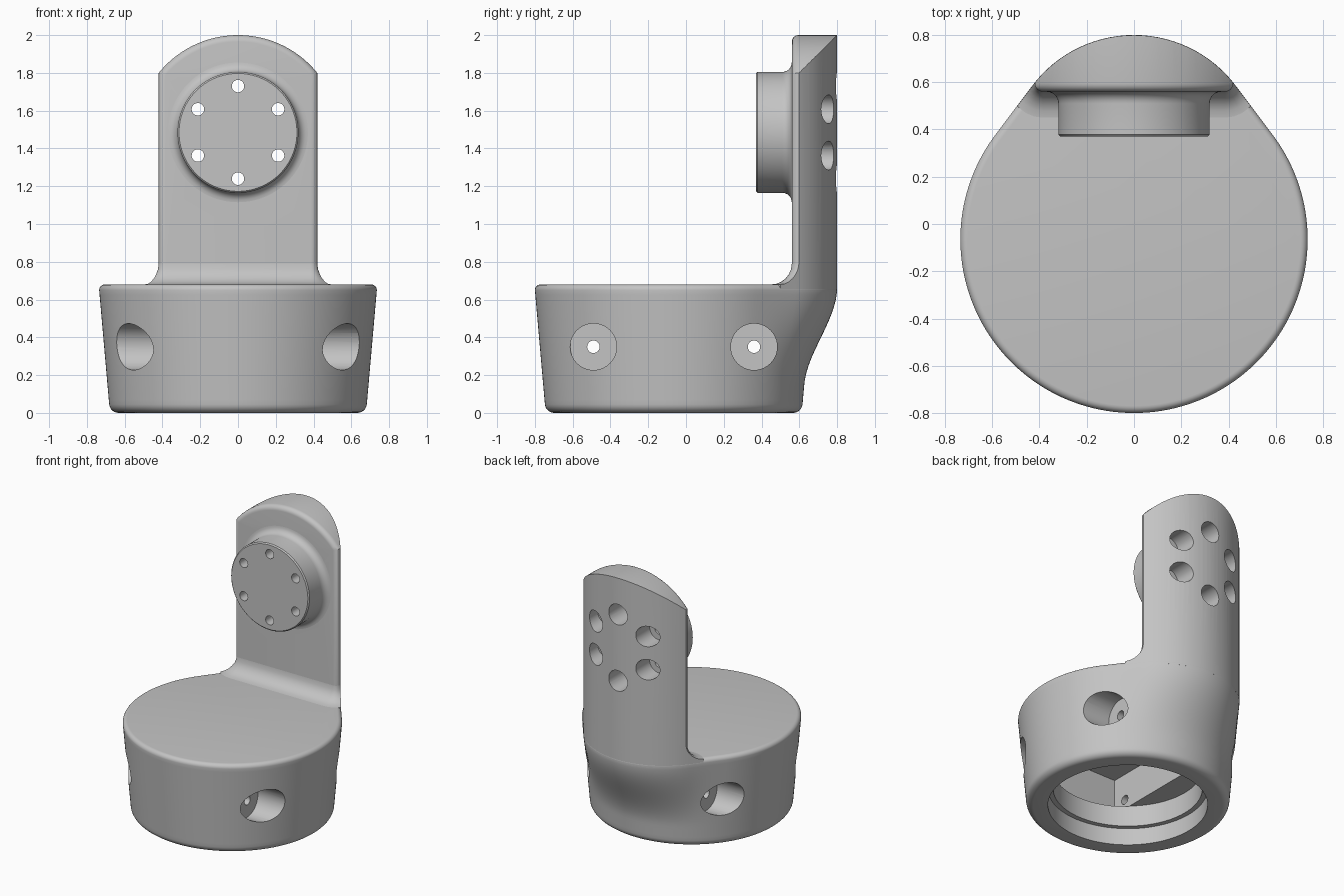
import bpy, bmesh, math
from mathutils import Matrix, Vector

cube = bpy.data.objects.get("Cube")
if cube:
    bpy.data.objects.remove(cube, do_unlink=True)

grey = bpy.data.materials.new("plain grey")
grey.use_nodes = True
grey.diffuse_color = (0.55, 0.55, 0.55, 1)
grey.node_tree.nodes["Principled BSDF"].inputs["Base Color"].default_value = grey.diffuse_color

CY = -0.065                  # y of the base axis
R_TOP, R_ARC, ARC_Y = 0.735, 0.54, 0.26
HALF_W, FRONT, ROUND = 0.42, 0.56, 0.035
BOSS_Z = 1.485
SIDES = 160


def add_object(name, bm):
    bmesh.ops.recalc_face_normals(bm, faces=bm.faces)
    mesh = bpy.data.meshes.new(name)
    bm.to_mesh(mesh)
    bm.free()
    obj = bpy.data.objects.new(name, mesh)
    bpy.context.collection.objects.link(obj)
    mesh.materials.append(grey)
    return obj


def loft(name, rings):
    """Skin equal-length closed rings and cap both ends."""
    bm = bmesh.new()
    rows = [[bm.verts.new(p) for p in ring] for ring in rings]
    n = len(rows[0])
    for a, b in zip(rows, rows[1:]):
        for i in range(n):
            j = (i + 1) % n
            bm.faces.new((a[i], a[j], b[j], b[i]))
    bm.faces.new(rows[0])
    bm.faces.new(rows[-1])
    return add_object(name, bm)


def turn(name, profile, axis, origin, sides=96):
    """Lathe (radius, distance) pairs round the x, y or z axis."""
    def place(r, d, a):
        u, v = r * math.cos(a), r * math.sin(a)
        return Vector({"x": (d, u, v), "y": (u, d, v), "z": (u, v, d)}[axis]) + Vector(origin)
    return loft(name, [[place(r, d, math.tau * i / sides) for i in range(sides)]
                       for r, d in profile])


def rod(r, start, end, axis, origin):
    return turn("cutter", [(r, start), (r, end)], axis, origin, 40)


def boolean(obj, cutter, operation="DIFFERENCE"):
    mod = obj.modifiers.new("cut", "BOOLEAN")
    mod.operation, mod.object, mod.solver = operation, cutter, "EXACT"
    bpy.context.view_layer.objects.active = obj
    bpy.ops.object.modifier_apply(modifier=mod.name)
    bpy.data.objects.remove(cutter, do_unlink=True)


def hull_radius(phi):
    """Outline of the round base joined to the curved back, by angle from +y."""
    phi = abs(phi)
    offset = ARC_Y - CY
    corner_y = offset + math.sqrt(R_ARC ** 2 - HALF_W ** 2)
    corner = math.atan2(HALF_W, corner_y)
    tangent = corner + math.acos(R_TOP / math.hypot(HALF_W, corner_y))
    if phi < corner:
        return offset * math.cos(phi) + math.sqrt(R_ARC ** 2 - (offset * math.sin(phi)) ** 2)
    return R_TOP / math.cos(tangent - phi) if phi < tangent else R_TOP


def base_ring(z, inset=0.0, blend=1.0, radius=R_TOP):
    ring = []
    for i in range(SIDES):
        phi = math.tau * i / SIDES - math.pi
        r = radius + (hull_radius(phi) - R_TOP) * blend - inset
        ring.append((r * math.sin(phi), CY + r * math.cos(phi), z))
    return ring


# Base: tapered cup swelling into the back
def base_level(z, inset=0.0):
    t = min(max((z - 0.15) / 0.49, 0), 1)
    return base_ring(z, inset, t * t * (3 - 2 * t), 0.678 + 0.057 * min(z / 0.65, 1))


quarter = [math.pi / 2 * k / 6 for k in range(7)]
HEIGHT, LOW, HIGH = 0.68, 0.045, 0.03
levels = [(LOW * (1 - math.sin(a)), LOW * (1 - math.cos(a))) for a in reversed(quarter)]
levels += [(LOW + (HEIGHT - HIGH - LOW) * k / 24, 0) for k in range(1, 24)]
levels += [(HEIGHT - HIGH * (1 - math.sin(a)), HIGH * (1 - math.cos(a))) for a in quarter]
base = loft("base", [base_level(z, inset) for z, inset in levels])

# Hollow underside: stepped bore and a rectangular pocket
boolean(base, turn("cutter", [(0.535, -0.1), (0.535, 0.125), (0.5, 0.125), (0.5, 0.28)],
                   "z", (0, CY, 0)))
pocket = bmesh.new()
bmesh.ops.create_cube(pocket, size=1, matrix=Matrix.Translation((0, CY, 0.41))
                      @ Matrix.Diagonal((0.66, 1.06, 0.27, 1)))
boolean(base, add_object("cutter", pocket))

# Side screw holes with wide counterbores
for y in (-0.49, 0.36):
    boolean(base, rod(0.033, -0.6, 0.6, "x", (0, y, 0.35)))
    for side in (-1, 1):
        boolean(base, rod(0.123, 0.42 * side, side, "x", (0, y, 0.35)))


# Upright plate: arched outline, rounded front edge, curved back
def arch_ring(y, inset):
    r, w, centre = R_ARC - inset, HALF_W - inset, 1.46
    reach = math.asin(w / r)
    ring = [(-w, y, 0.64)]
    for k in range(41):
        a = reach * (k / 20 - 1)
        ring.append((r * math.sin(a), y, centre + r * math.cos(a)))
    return ring + [(w, y, 0.64)]


def hull_column():
    return loft("cutter", [[(x * 0.999, y * 0.999, z) for x, y, z in base_ring(z)]
                           for z in (0.6, 2.2)])


plate = loft("back_plate", [arch_ring(FRONT + ROUND * (1 - math.sin(a)), ROUND * (1 - math.cos(a)))
                            for a in reversed(quarter)] + [arch_ring(0.95, 0)])
boolean(plate, hull_column(), "INTERSECT")


# Root fillet: flare where the plate meets the base
def flare_ring(z, grow):
    r, x, y = ROUND + grow, HALF_W - ROUND, FRONT + ROUND
    left = [(-x - r * math.cos(a), y - r * math.sin(a), z) for a in quarter]
    right = [(-px, py, z) for px, py, z in reversed(left)]
    return [(-x - r, 0.95, z)] + left + right + [(x + r, 0.95, z)]


FLARE = 0.11
flare = loft("root_fillet", [flare_ring(0.65, FLARE)]
             + [flare_ring(HEIGHT + FLARE * (1 - math.cos(a)), FLARE * (1 - math.sin(a)))
                for a in quarter])
boolean(flare, hull_column(), "INTERSECT")

# Round mounting boss with a filleted root
FILLET = 0.05
profile = [(0.312, 0.37), (0.32, 0.378)]
profile += [(0.32 + FILLET * (1 - math.cos(a)), FRONT - FILLET * (1 - math.sin(a))) for a in quarter]
boss = turn("mounting_boss", profile + [(0.37, 0.59)], "y", (0, 0, BOSS_Z), 128)

# Ring of six bolt holes, counterbored from the back
for k in range(6):
    a = math.pi / 2 + math.tau * k / 6
    spot = (0.245 * math.cos(a), 0, BOSS_Z + 0.245 * math.sin(a))
    boolean(boss, rod(0.033, 0.3, 0.7, "y", spot))
    boolean(plate, rod(0.033, 0.5, 0.7, "y", spot))
    boolean(plate, rod(0.076, 0.62, 0.95, "y", spot))

# Smooth shading with crisp edges
bpy.ops.object.select_all(action="DESELECT")
for part in (base, plate, flare, boss):
    part.select_set(True)
bpy.context.view_layer.objects.active = base
bpy.ops.object.shade_smooth_by_angle(angle=math.radians(30))
